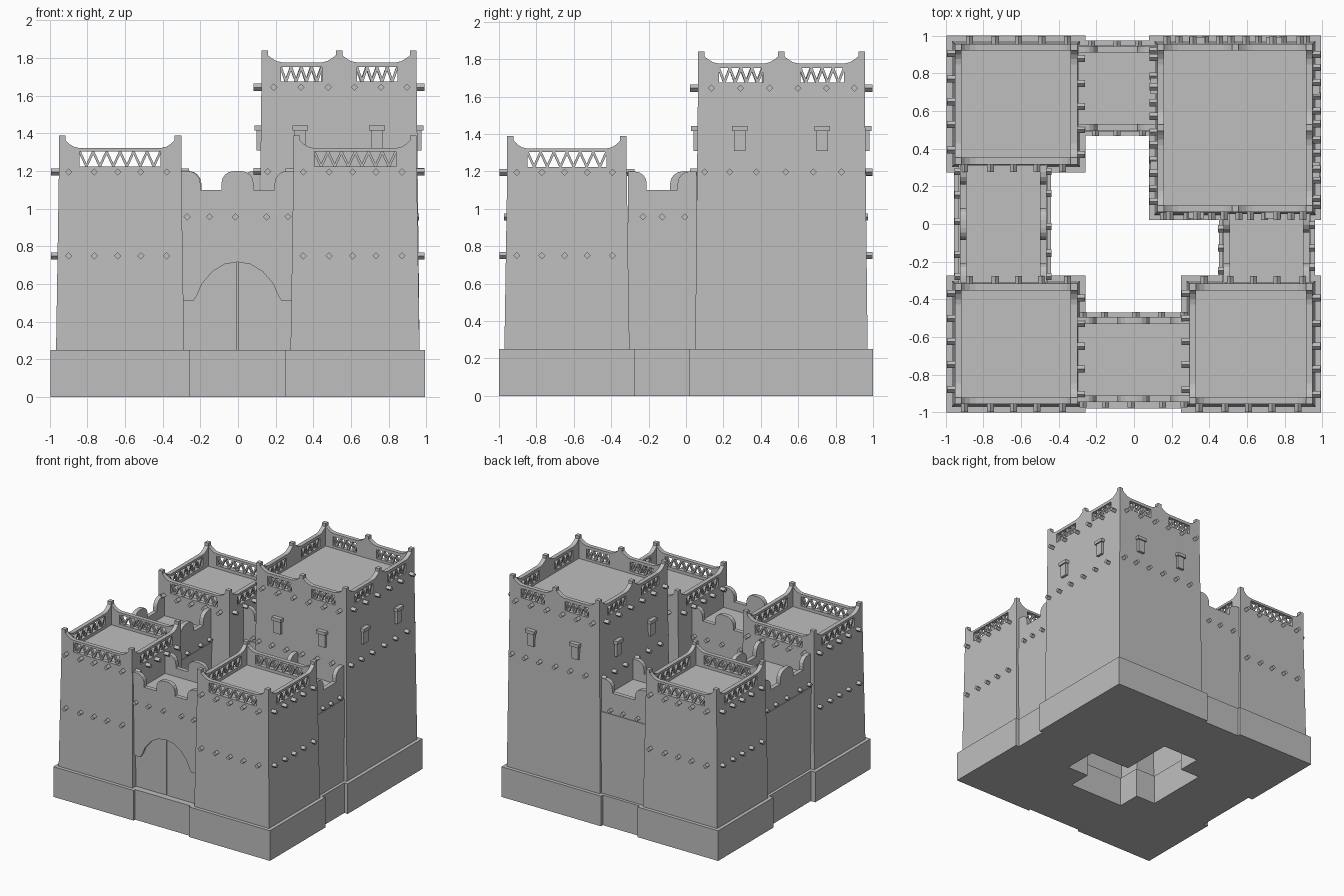
import bpy, bmesh, math
from mathutils import Vector

cube = bpy.data.objects.get("Cube")
if cube:
    bpy.data.objects.remove(cube, do_unlink=True)

clay = bpy.data.materials.new("clay_grey")
clay.use_nodes = True
clay.diffuse_color = (0.52, 0.52, 0.52, 1)
clay.node_tree.nodes["Principled BSDF"].inputs["Base Color"].default_value = (0.52, 0.52, 0.52, 1)

PLINTH = 0.25
WALL = 0.035      # parapet thickness


def finish(name, bm):
    bmesh.ops.recalc_face_normals(bm, faces=bm.faces)
    mesh = bpy.data.meshes.new(name)
    bm.to_mesh(mesh)
    bm.free()
    mesh.materials.append(clay)
    bpy.context.collection.objects.link(bpy.data.objects.new(name, mesh))


def loft(bm, a, b):
    """Closed solid between two matching outlines."""
    va, vb = [bm.verts.new(p) for p in a], [bm.verts.new(p) for p in b]
    bm.faces.new(va)
    bm.faces.new(vb[::-1])
    for i in range(len(va)):
        j = (i + 1) % len(va)
        bm.faces.new((va[j], va[i], vb[i], vb[j]))


def inset(r, d):
    return (r[0] + d, r[1] - d, r[2] + d, r[3] - d)


def ring(r, z):
    return [(r[0], r[2], z), (r[1], r[2], z), (r[1], r[3], z), (r[0], r[3], z)]


def block(bm, r, z0, z1, taper=0):
    loft(bm, ring(r, z0), ring(inset(r, taper), z1))


class Side:
    """One side of a rectangle: u runs along it, depth points outward."""
    def __init__(self, bm, r, k):
        x0, x1, y0, y1 = r
        self.bm = bm
        self.o = Vector([(x0, y0, 0), (x1, y0, 0), (x1, y1, 0), (x0, y1, 0)][k])
        self.u = Vector([(1, 0, 0), (0, 1, 0), (-1, 0, 0), (0, -1, 0)][k])
        self.n = Vector([(0, -1, 0), (1, 0, 0), (0, 1, 0), (-1, 0, 0)][k])
        self.length = (x1 - x0) if k % 2 == 0 else (y1 - y0)

    def prism(self, poly, d0, d1):
        at = lambda d: [self.o + self.u * u + self.n * d + Vector((0, 0, z)) for u, z in poly]
        loft(self.bm, at(d0), at(d1))

    def rect(self, u0, u1, z0, z1, d0, d1):
        self.prism([(u0, z0), (u1, z0), (u1, z1), (u0, z1)], d0, d1)

    def beam(self, u, z, out=0.042, s=0.019):
        self.prism([(u - s, z), (u, z - s), (u + s, z), (u, z + s)], -0.03, out)


def lattice(side, u0, u1, z0, z1, count):
    """Zigzag bars filling a parapet opening."""
    step, w = (u1 - u0) / count, 0.007
    for i in range(count):
        a = u0 + i * step
        for s, e in ((a, a + step / 2), (a + step, a + step / 2)):
            side.prism([(s - w, z1), (s + w, z1), (e + w, z0), (e - w, z0)], -0.028, -0.008)


def parapet(side, floor, mid, peak, hole, spans, bars, middle):
    L, (h0, h1) = side.length, hole
    sag = [(0.0, peak - 0.025), (0.02, mid + 0.022), (0.045, mid + 0.007), (0.075, mid)]
    top = [(WALL + u, z) for u, z in sag]
    if middle:
        c, p = L / 2, 0.017
        top += [(c - p - u, z) for u, z in sag[::-1]] + [(c - p, peak), (c + p, peak)]
        top += [(c + p + u, z) for u, z in sag]
    top += [(L - WALL - u, z) for u, z in sag[::-1]]
    side.prism([(WALL, h1)] + top + [(L - WALL, h1)], -WALL, 0)
    side.rect(WALL, L - WALL, floor - 0.01, h0, -WALL, 0)
    # solid piers between the openings
    edges = [WALL] + [f * L for s in spans for f in s] + [L - WALL]
    for a, b in zip(edges[::2], edges[1::2]):
        side.rect(a, b, h0, h1, -WALL, 0)
    for a, b in spans:
        lattice(side, a * L, b * L, h0, h1, bars)


def tower(name, base, floor, mid, peak, hole, spans, bars, rows, windows=()):
    bm = bmesh.new()
    block(bm, base, 0, PLINTH)
    finish(name + "_plinth", bm)

    bm = bmesh.new()
    block(bm, inset(base, 0.029), PLINTH, floor, 0.015)
    finish(name + "_walls", bm)

    top = inset(base, 0.044)
    par, beams, wins = bmesh.new(), bmesh.new(), bmesh.new()
    x0, x1, y0, y1 = top
    for px in (x0, x1 - WALL):
        for py in (y0, y1 - WALL):
            block(par, (px, px + WALL, py, py + WALL), floor - 0.01, peak)
    for k in range(4):
        parapet(Side(par, top, k), floor, mid, peak, hole, spans, bars, len(spans) > 1)
        s = Side(beams, top, k)
        for z, fractions in rows:
            for f in fractions:
                s.beam(f * s.length, z)
        s = Side(wins, top, k)
        for f in windows:
            u = f * s.length
            s.rect(u - 0.031, u + 0.031, 1.31, 1.42, -0.02, 0.025)
            s.rect(u - 0.042, u + 0.042, 1.415, 1.442, -0.02, 0.036)
    finish(name + "_parapet", par)
    finish(name + "_beams", beams)
    if windows:
        finish(name + "_windows", wins)
    else:
        wins.free()


# Three low towers and the tall keep
low = (0.08, 0.29, 0.48, 0.67, 0.88)
for name, base in (("front_right_tower", (-0.995, -0.257, -1, -0.273)),
                   ("front_left_tower", (0.25, 0.993, -1, -0.273)),
                   ("back_right_tower", (-0.995, -0.257, 0.273, 1))):
    tower(name, base, 1.2, 1.322, 1.39, (1.225, 1.303), [(0.17, 0.83)], 6,
          [(1.195, low), (0.75, low)])
tower("keep", (0.08, 0.993, 0.02, 1), 1.655, 1.777, 1.84, (1.675, 1.752),
      [(0.125, 0.39), (0.615, 0.875)], 4,
      [(1.645, (0.08, 0.255, 0.43, 0.6, 0.77, 0.937)), (1.197, (0.04, 0.19, 0.35, 0.525, 0.69, 0.86))],
      (0.25, 0.745))


def battlement(side, ends, floor=1.03, gap=1.1, top=1.2):
    """Low parapet with rounded merlons at the ends, and mid-way on long walls."""
    L, w, r = side.length, 0.1 + ends, 0.065
    arc = [(math.sin(t * math.pi / 8), math.cos(t * math.pi / 8)) for t in range(5)]
    end = [(0, top)] + [(w - r + r * s, top - r + r * c) for s, c in arc] + [(w, gap)]
    pts = list(end)
    if L > 0.5:
        h = 0.085
        half = [(h - r + r * s, top - r + r * c) for s, c in arc] + [(h, gap)]
        pts += [(L / 2 - u, z) for u, z in half[::-1]] + [(L / 2 + u, z) for u, z in half]
    pts += [(L - u, z) for u, z in end[::-1]]
    side.prism([(0, floor - 0.02)] + pts + [(L, floor - 0.02)], -WALL, 0)


def curtain(name, plinth, body, sides, fractions, lower=0.925):
    bm = bmesh.new()
    block(bm, plinth, 0, PLINTH)
    finish(name + "_plinth", bm)
    bm = bmesh.new()
    block(bm, body, PLINTH, 1.03)
    if lower:
        block(bm, inset(body, -0.006), PLINTH, lower)
    for k in sides:
        battlement(Side(bm, body, k), 0)
    finish(name + "_walls", bm)
    bm = bmesh.new()
    for k in sides:
        s = Side(bm, body, k)
        for f in fractions:
            s.beam(f * s.length, 0.957, 0.028)
    finish(name + "_beams", bm)


# Linking walls between the towers
few, many = (0.22, 0.5, 0.83), (0.05, 0.25, 0.48, 0.76, 0.95)
curtain("left_link", (0.45, 0.962, -0.273, 0.02), (0.475, 0.932, -0.31, 0.055), (1, 3), few)
curtain("back_link", (-0.257, 0.08, 0.47, 0.975), (-0.295, 0.115, 0.495, 0.945), (0, 2), few)
curtain("right_link", (-0.955, -0.44, -0.273, 0.273), (-0.925, -0.465, -0.31, 0.31), (1, 3), many)
gate = (-0.3, 0.295, -0.945, -0.495)
curtain("gate_link", (-0.257, 0.25, -0.98, -0.47), (-0.3, 0.295, -0.92, -0.495), (2,), many, 0)

# Gate front with its flared arch
bm = bmesh.new()
s = Side(bm, gate, 0)
c = s.length / 2
curve = [(0.235, 0.51), (0.215, 0.54), (0.19, 0.6), (0.135, 0.665), (0.07, 0.705)]
arch = [(c - u, z) for u, z in curve] + [(c, 0.717)] + [(c + u, z) for u, z in curve[::-1]]
s.prism([(0, 1.03), (0, 0.51)] + arch + [(s.length, 0.51), (s.length, 1.03)], -0.03, 0)
battlement(s, 0)
finish("gate_arch", bm)

bm = bmesh.new()
s = Side(bm, gate, 0)
for f in many:
    s.beam(f * s.length, 0.957, 0.028)
finish("gate_front_beams", bm)

# Two door leaves behind the arch
for name, a, b in (("right_door", 0.005, c - 0.005), ("left_door", c + 0.005, s.length - 0.005)):
    bm = bmesh.new()
    Side(bm, gate, 0).rect(a, b, PLINTH, 0.73, -0.026, -0.017)
    finish(name, bm)
